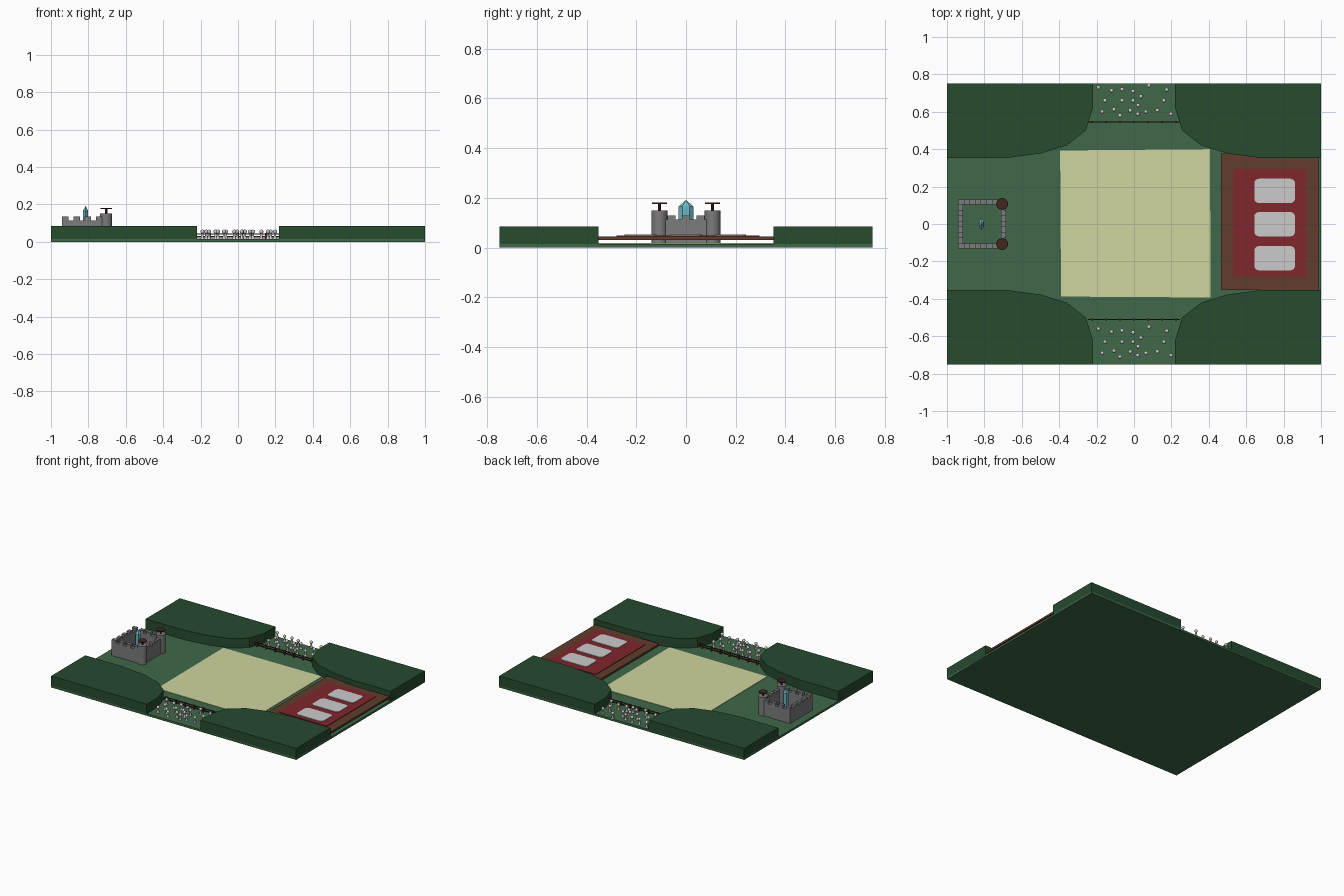
import bpy, bmesh, math
from mathutils import Matrix, Vector

if "Cube" in bpy.data.objects:
    bpy.data.objects.remove(bpy.data.objects["Cube"])


def mat(name, r, g, b):
    m = bpy.data.materials.new(name)
    m.diffuse_color = (r, g, b, 1)
    m.use_nodes = True
    m.node_tree.nodes["Principled BSDF"].inputs["Base Color"].default_value = m.diffuse_color
    return m


GRASS = mat("grass", 0.05, 0.14, 0.065)
HEDGE = mat("hedge", 0.02, 0.07, 0.028)
SAND = mat("sand", 0.63, 0.66, 0.35)
WOOD = mat("wood", 0.12, 0.045, 0.026)
DARK = mat("dark_wood", 0.06, 0.02, 0.015)
RED = mat("red", 0.22, 0.02, 0.026)
STONE = mat("stone", 0.2, 0.2, 0.2)
BLUE = mat("crystal", 0.16, 0.5, 0.58)


def finish(bm, name, m=None):
    bmesh.ops.recalc_face_normals(bm, faces=bm.faces)
    me = bpy.data.meshes.new(name)
    bm.to_mesh(me)
    bm.free()
    ob = bpy.data.objects.new(name, me)
    bpy.context.collection.objects.link(ob)
    if m:
        me.materials.append(m)
    return ob


def add_box(bm, x0, x1, y0, y1, z0, z1):
    c = Vector(((x0 + x1) / 2, (y0 + y1) / 2, (z0 + z1) / 2))
    s = Matrix.Diagonal((x1 - x0, y1 - y0, z1 - z0, 1))
    bmesh.ops.create_cube(bm, size=1, matrix=Matrix.Translation(c) @ s)


def add_cone(bm, x, y, z0, z1, r0, r1, n, sx=1, sy=1):
    bmesh.ops.create_cone(bm, cap_ends=True, segments=n, radius1=r0, radius2=r1, depth=z1 - z0,
                          matrix=Matrix.Translation((x, y, (z0 + z1) / 2)) @ Matrix.Diagonal((sx, sy, 1, 1)))


def box(name, dims, m=None):
    bm = bmesh.new()
    add_box(bm, *dims)
    return finish(bm, name, m)


def prism(name, pts, z0, z1, m=None):
    bm = bmesh.new()
    f = bm.faces.new([bm.verts.new((x, y, z0)) for x, y in pts])
    r = bmesh.ops.extrude_face_region(bm, geom=[f])
    bmesh.ops.translate(bm, vec=(0, 0, z1 - z0), verts=[v for v in r["geom"] if isinstance(v, bmesh.types.BMVert)])
    return finish(bm, name, m)


# ground and sand field
G = 0.015
box("ground", (-1, 1, -0.75, 0.75, 0, G), GRASS)
prism("sand_field", [(-0.395, 0.393), (0.406, 0.4), (0.41, -0.393), (-0.39, -0.388)], G - 0.003, G + 0.003, SAND)

# four raised corner blocks with a curved inner edge
edge = [(1, 0.75), (1, 0.352), (0.69, 0.352), (0.5, 0.377), (0.36, 0.42), (0.257, 0.5), (0.22, 0.62), (0.22, 0.75)]
for sx in (-1, 1):
    for sy in (-1, 1):
        prism("corner_hill", [(x * sx, y * sy) for x, y in edge], 0.004, 0.085, HEDGE)

# floating stage with carpet and rounded pads
box("stage", (0.465, 0.99, -0.352, 0.378, 0.031, 0.045), WOOD)
box("carpet", (0.53, 0.92, -0.28, 0.295, 0.043, 0.049), RED)
for cy in (-0.183, -0.001, 0.177):
    pts = []
    for i, (qx, qy) in enumerate([(1, 1), (-1, 1), (-1, -1), (1, -1)]):
        for k in range(5):
            a = math.pi / 2 * (i + k / 4)
            pts.append((0.752 + qx * 0.084 + 0.025 * math.cos(a), cy + qy * 0.04 + 0.025 * math.sin(a)))
    prism("stage_pad", pts, 0.047, 0.053)

# fort walls with battlements
X0, X1, Y, T, H, M = -0.94, -0.685, 0.13, 0.026, 0.113, 0.134
bm = bmesh.new()
add_box(bm, X0, X0 + T, -Y, Y, G, H)
add_box(bm, X1 - T, X1, -Y, Y, G, H)
for s in (-1, 1):
    ya, yb = sorted((s * Y, s * (Y - T)))
    add_box(bm, X0 + T, X1 - T, ya, yb, G, H)
    for i in range(4):
        x = X0 + i * 0.06
        add_box(bm, x, x + 0.034, ya, yb, H - 0.002, M)
for i in (-1, 0, 1):
    for xa in (X0, X1 - T):
        add_box(bm, xa, xa + T, i * 0.058 - 0.016, i * 0.058 + 0.016, H - 0.002, M - 0.004)
finish(bm, "fort_walls", STONE)

# round towers with raised wooden tops
for s in (-1, 1):
    bm = bmesh.new()
    add_cone(bm, -0.705, s * 0.107, G, 0.15, 0.032, 0.032, 24)
    t = finish(bm, "fort_tower", STONE)
    for p in t.data.polygons:
        p.use_smooth = len(p.vertices) == 4
    t.data.set_sharp_from_angle(angle=math.radians(40))
    bm = bmesh.new()
    add_cone(bm, -0.705, s * 0.107, 0.148, 0.176, 0.006, 0.006, 8)
    add_cone(bm, -0.705, s * 0.107, 0.175, 0.181, 0.03, 0.03, 12)
    finish(bm, "tower_top", DARK)

# crystal: flattened six-sided prism with a pointed top
bm = bmesh.new()
add_cone(bm, -0.815, 0, G, 0.165, 0.03, 0.03, 6, 0.55, 1)
add_cone(bm, -0.815, 0, 0.165, 0.19, 0.03, 0.002, 6, 0.55, 1)
finish(bm, "crystal", BLUE)

# fences and spectators in the two side openings
spots = [(-.19, .73), (-.12, .714), (-.064, .72), (-.005, .71), (.08, .74), (.175, .718), (-.155, .66),
         (-.064, .66), (.037, .682), (.16, .66), (-.005, .66), (-.17, .60), (-.107, .612), (-.075, .58),
         (-.02, .607), (.02, .588), (.064, .60), (.125, .608), (.198, .588), (.022, .635)]
for dy, fy in ((0, 0.545), (-1.29, -0.51)):
    bm = bmesh.new()
    for z in (0.027, 0.041):
        add_box(bm, -0.245, 0.245, fy - 0.003, fy + 0.003, z - 0.003, z + 0.003)
    for i in range(7):
        x = -0.225 + i * 0.075
        add_box(bm, x - 0.005, x + 0.005, fy - 0.005, fy + 0.005, G - 0.002, 0.047)
    finish(bm, "fence", DARK)
    bm = bmesh.new()
    for x, y in spots:
        add_cone(bm, x, y + dy, G - 0.001, 0.022, 0.011, 0.009, 10)
        add_cone(bm, x, y + dy, 0.022, 0.048, 0.008, 0.004, 10)
        bmesh.ops.create_uvsphere(bm, u_segments=12, v_segments=8, radius=0.011,
                                  matrix=Matrix.Translation((x, y + dy, 0.054)))
    o = finish(bm, "spectators")
    o.data.shade_smooth()
    o.data.set_sharp_from_angle(angle=math.radians(40))
